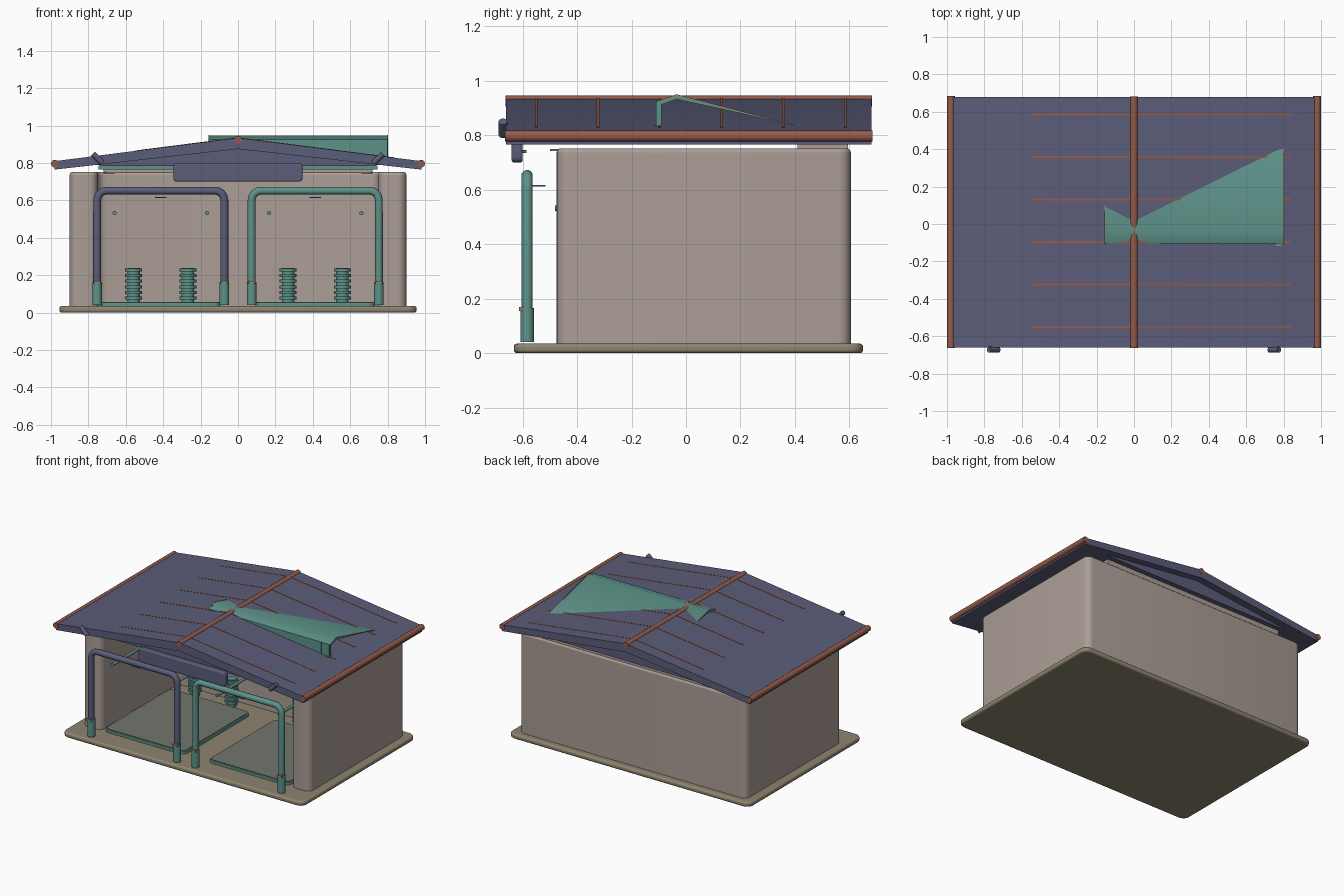
import bpy, bmesh, math
from mathutils import Vector

cube = bpy.data.objects.get("Cube")
if cube:
    bpy.data.objects.remove(cube, do_unlink=True)


def material(name, r, g, b):
    m = bpy.data.materials.new(name)
    m.use_nodes = True
    m.diffuse_color = (r, g, b, 1)
    for n in m.node_tree.nodes:
        if n.type == 'BSDF_PRINCIPLED':
            n.inputs["Base Color"].default_value = (r, g, b, 1)
    return m


NAVY = material("slate blue", .105, .11, .195)
TEAL = material("teal", .11, .29, .25)
WALL = material("warm grey", .41, .34, .305)
RUST = material("rust brown", .30, .105, .065)
OLIVE = material("olive stone", .27, .235, .16)
PAD = material("grey green", .165, .18, .15)


def finish(name, bm, mat, bevel=0, smooth=True):
    bmesh.ops.recalc_face_normals(bm, faces=bm.faces)
    me = bpy.data.meshes.new(name)
    bm.to_mesh(me)
    bm.free()
    ob = bpy.data.objects.new(name, me)
    bpy.context.scene.collection.objects.link(ob)
    me.materials.append(mat)
    if bevel:
        mod = ob.modifiers.new("bevel", 'BEVEL')
        mod.width, mod.segments, mod.limit_method = bevel, 3, 'ANGLE'
    if smooth:
        bpy.ops.object.select_all(action='DESELECT')
        ob.select_set(True)
        bpy.context.view_layer.objects.active = ob
        bpy.ops.object.shade_smooth_by_angle(angle=math.radians(35))
    return ob


def prism(name, pts, axis, lo, hi, mat, bevel=0, corner=0):
    """Extrude a 2D profile along an axis, optionally rounding its corners."""
    bm = bmesh.new()
    place = {'x': lambda p: (lo, p[0], p[1]),
             'y': lambda p: (p[0], lo, p[1]),
             'z': lambda p: (p[0], p[1], lo)}[axis]
    face = bm.faces.new([bm.verts.new(place(p)) for p in pts])
    ext = bmesh.ops.extrude_face_region(bm, geom=[face])
    shift = Vector([(hi - lo) * (axis == a) for a in 'xyz'])
    verts = [g for g in ext['geom'] if isinstance(g, bmesh.types.BMVert)]
    bmesh.ops.translate(bm, verts=verts, vec=shift)
    if corner:
        d = shift.normalized()
        edges = [e for e in bm.edges
                 if abs((e.verts[0].co - e.verts[1].co).normalized().dot(d)) > .99]
        bmesh.ops.bevel(bm, geom=edges, offset=corner, segments=5,
                        profile=.5, affect='EDGES')
    return finish(name, bm, mat, bevel)


def box(name, x, y, z, mat, bevel=0, corner=0):
    pts = [(x[0], y[0]), (x[1], y[0]), (x[1], y[1]), (x[0], y[1])]
    return prism(name, pts, 'z', z[0], z[1], mat, bevel, corner)


def tube(name, pts, radius, mat):
    cu = bpy.data.curves.new(name, 'CURVE')
    cu.dimensions = '3D'
    cu.bevel_depth, cu.bevel_resolution, cu.use_fill_caps = radius, 3, True
    sp = cu.splines.new('POLY')
    sp.points.add(len(pts) - 1)
    for p, co in zip(sp.points, pts):
        p.co = (*co, 1)
    ob = bpy.data.objects.new(name, cu)
    bpy.context.scene.collection.objects.link(ob)
    cu.materials.append(mat)
    return ob


# Base slab and U-shaped walls, open at the front
box("base_slab", (-.955, .955), (-.632, .65), (0, .035), OLIVE, .012, .05)
walls = [(-.9, -.475), (-.75, -.475), (-.75, .4), (.75, .4),
         (.75, -.475), (.9, -.475), (.9, .605), (-.9, .605)]
prism("walls", walls, 'z', .012, .752, WALL, .015, .045)
box("back_wall_top", (-.72, .72), (.41, .595), (.73, .80), WALL)

# Roof slab, gable filling, ridge and eave poles
FRONT, BACK = -.66, .68
roof = [(0, .935), (.98, .81), (.98, .765), (0, .875), (-.98, .765), (-.98, .81)]
prism("roof", roof, 'y', FRONT, BACK, NAVY)
gable = [(0, .885), (.78, .795), (.72, .785), (-.72, .785), (-.78, .795)]
prism("gable_filling", gable, 'y', -.60, .63, NAVY)
tube("ridge_pole", [(0, FRONT - .002, .925), (0, BACK + .002, .925)], .021, RUST)
for s, side in ((-1, "right"), (1, "left")):
    x = s * .979
    tube(side + "_eave_pole", [(x, FRONT - .004, .797), (x, BACK + .004, .797)], .021, RUST)
    # Diagonal clip on the gable front
    tube(side + "_gable_clip", [(s * .775, -.672, .85), (s * .725, -.672, .8)], .016, NAVY)
    box(side + "_beam_plate", (s * .69 - .03, s * .69 + .03), (-.5, -.46), (.742, .75), OLIVE)

# Thin seams lying on the roof slopes
for i in range(6):
    y = -.55 + i * .227
    for end, side in ((-.55, "right"), (.84, "left")):
        z = .935 - abs(end) * .1276
        seam = [(0, .937), (end, z + .002), (end, z - .01), (0, .925)]
        prism(f"{side}_roof_seam_{i}", seam, 'y', y - .005, y + .005, RUST)

# Lopsided skylight hood crossing the ridge
hood = [(-.105, .82), (-.105, .925), (-.035, .948), (.4, .836),
        (-.035, .932), (-.09, .912), (-.09, .82)]
prism("roof_hood", hood, 'x', -.155, .8, TEAL)
trim = [(-.107, .925), (-.035, .95), (.4, .838), (.39, .836), (-.035, .944), (-.1, .921)]
for x in (-.158, .797):
    prism("hood_trim", trim, 'x', x, x + .006, OLIVE)
for x in (.47, .73, .792):
    box("hood_rib", (x - .005, x + .005), (-.11, -.1), (.82, .925), TEAL)
box("hood_plate", (.73, .79), (-.117, -.105), (.832, .838), OLIVE)

# Sign board under the gable and the beam behind it
sign = [(-.345, .70), (.345, .70), (.345, .80), (-.345, .80)]
prism("sign_board", sign, 'y', -.64, -.60, NAVY, .008, .02)
box("sign_bracket", (-.2, .2), (-.605, -.585), (.735, .745), NAVY)
box("front_beam", (-.745, .745), (-.46, -.43), (.766, .787), TEAL)

# Two bays: door frame, floor pad, rails and springs
for c, side, frame_mat in ((-.413, "right", NAVY), (.413, "left", TEAL)):
    y, w, top = -.583, .34, .652
    arch = [(c - w, y, .05)]
    for k in range(5):
        a = math.pi - k * math.pi / 8
        arch.append((c - w + .05 + .05 * math.cos(a), y, top - .05 + .05 * math.sin(a)))
    arch += [(2 * c - p[0], p[1], p[2]) for p in reversed(arch)]
    tube(side + "_door_frame", arch, .021, frame_mat)
    for s in (-1, 1):
        x = c + s * w
        tube(side + "_frame_foot", [(x, y, .04), (x, y, .165)], .026, TEAL)
        box(side + "_foot_tab", (x - .02, x + .02), (y - .03, y), (.155, .17), OLIVE)
        # Long rail running into the bay
        rx = c + s * .247
        tube(side + "_rail", [(rx, -.48, .532), (rx, .41, .532)], .011, TEAL)
        # Ribbed spring by the back wall
        sx = c + s * .145
        tube(side + "_spring_core", [(sx, .31, .045), (sx, .31, .24)], .034, TEAL)
        for k in range(6):
            z = .078 + k * .03
            tube(side + "_spring_ring", [(sx, .31, z - .008), (sx, .31, z + .008)], .045, TEAL)
    box(side + "_frame_latch", (c - .03, c + .03), (-.565, -.515), (.612, .618), NAVY)
    box(side + "_pad_edge", (c - .32, c + .32), (-.475, .28), (.03, .054), TEAL, .004, .04)
    box(side + "_floor_pad", (c - .312, c + .312), (-.467, .272), (.05, .058), PAD, 0, .035)
